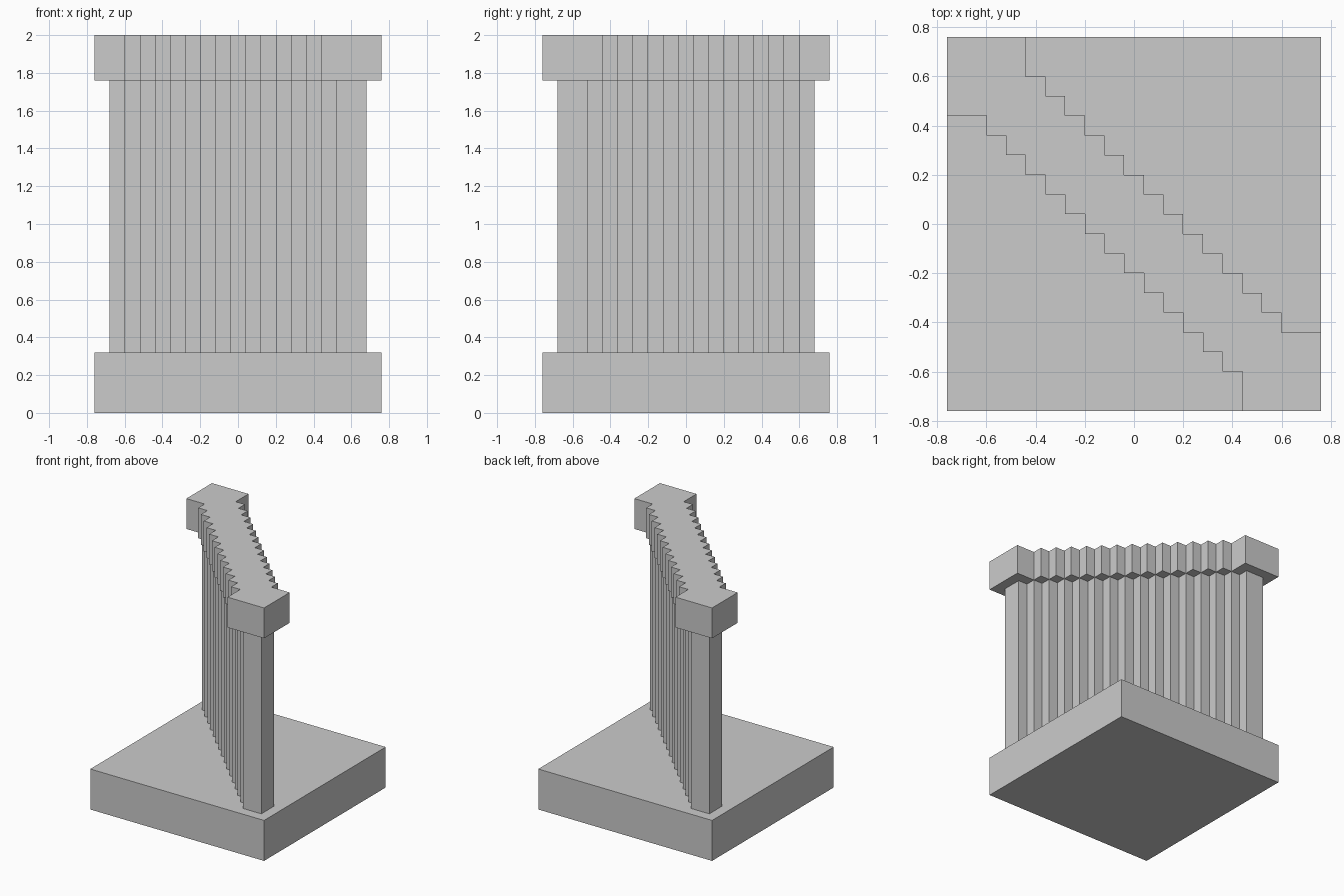
import bpy, bmesh

if "Cube" in bpy.data.objects:
    bpy.data.objects.remove(bpy.data.objects["Cube"])


def prism(name, outline, z0, z1):
    """Extrude a closed outline from z0 up to z1."""
    bm = bmesh.new()
    face = bm.faces.new([bm.verts.new((x, y, z0)) for x, y in outline])
    top = bmesh.ops.extrude_face_region(bm, geom=[face], use_keep_orig=True)["geom"]
    bmesh.ops.translate(bm, vec=(0, 0, z1 - z0),
                        verts=[v for v in top if isinstance(v, bmesh.types.BMVert)])
    bmesh.ops.recalc_face_normals(bm, faces=bm.faces)
    mesh = bpy.data.meshes.new(name)
    bm.to_mesh(mesh)
    bm.free()
    obj = bpy.data.objects.new(name, mesh)
    bpy.context.collection.objects.link(obj)
    return obj


def diagonal_outline(squares):
    """Outline around overlapping squares (offset, half size) along x = -y."""
    c, h = squares[0]
    side = [(c - h, -c + h)]
    for i, (c, h) in enumerate(squares):
        side.append((c + h, -c + h))
        if i + 1 < len(squares):
            nc, nh = squares[i + 1]
            side.append((c + h, -nc + nh))
    # The other side is the same run turned half a circle
    return side + [(-x, -y) for x, y in side]


# Square plinth
B = 0.76
prism("base_plinth", [(-B, -B), (B, -B), (B, B), (-B, B)], 0, 0.32)

# Thin stepped wall running corner to corner
wall = [(-0.6 + 0.08 * i, 0.08) for i in range(16)]
prism("stepped_wall", diagonal_outline(wall), 0.32, 1.76)

# Wider stepped coping with a larger block at each end
coping = [(-0.6, 0.16)] + [(-0.48 + 0.08 * i, 0.12) for i in range(13)] + [(0.6, 0.16)]
prism("stepped_coping", diagonal_outline(coping), 1.76, 2.0)
